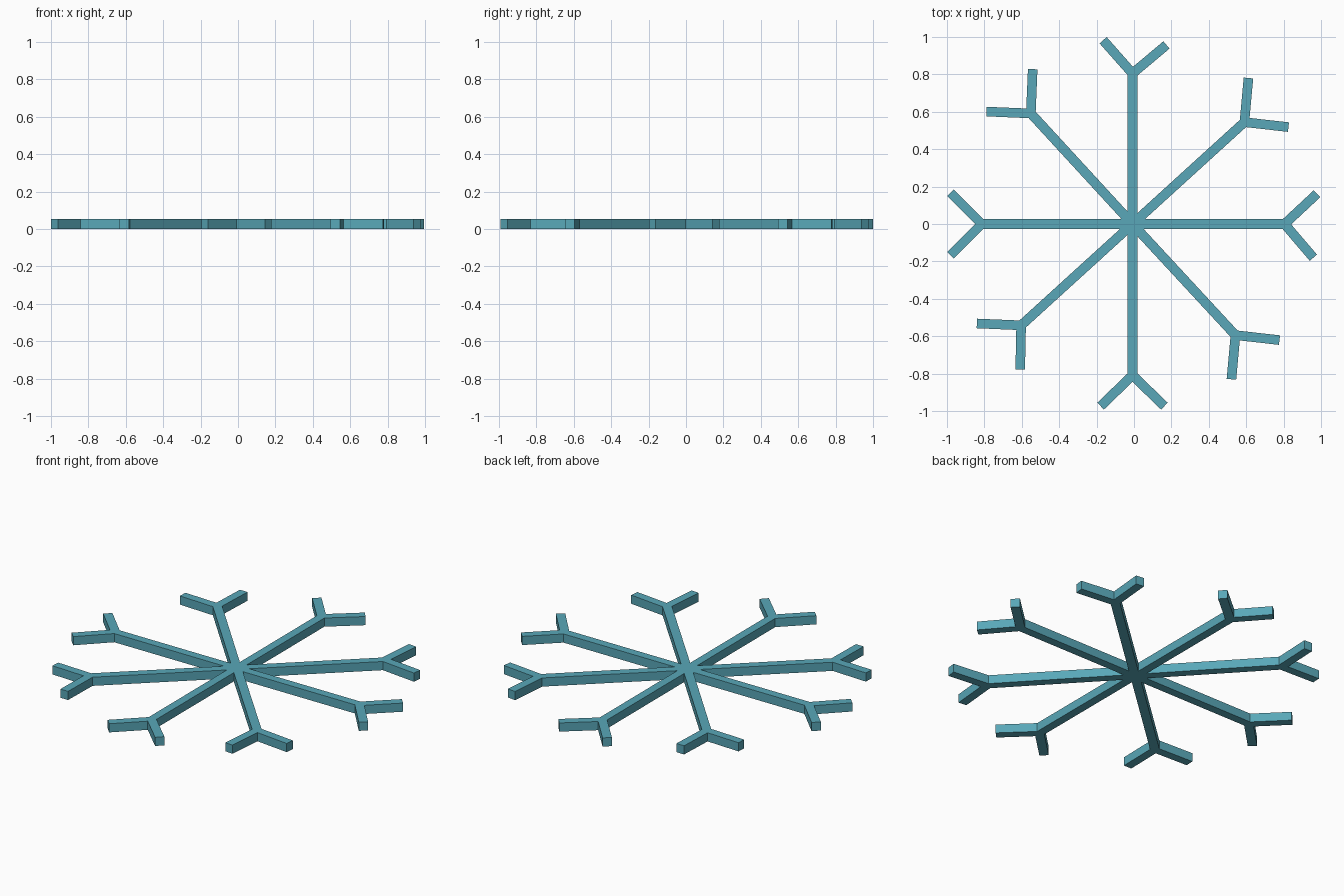
import bpy, bmesh
from math import radians, sin, cos
from mathutils import Vector

if "Cube" in bpy.data.objects:
    bpy.data.objects.remove(bpy.data.objects["Cube"])

HALF, HEIGHT, PRONG = 0.0255, 0.052, 0.237
CENTRE = Vector((-0.008, 0.0))
# per arm: heading, length, right prong angle, left prong angle (relative to heading)
ARMS = [(0, 0.813, -49.5, 43), (42.3, 0.809, -48.7, 42.5),
        (90, 0.805, -50, 41.5), (132.6, 0.803, -45, 45),
        (180, 0.806, -45, 45), (222.3, 0.805, -44.7, 46.5),
        (270, 0.809, -46, 46), (312.8, 0.81, -48, 40.8)]


def unit(deg):
    return Vector((cos(radians(deg)), sin(radians(deg))))


def corner(p, a, b):
    """Mitre between strips leaving p at angle a and, anticlockwise, b."""
    half = ((b - a) % 360) / 2
    return p + unit(a + half) * (HALF / sin(radians(half)))


def bar_end(p, a):
    """The two corners of a square-cut strip end."""
    tip, side = p + unit(a) * PRONG, unit(a + 90) * HALF
    return [tip - side, tip + side]


# outline of the whole snowflake, walked anticlockwise
outline = []
for i, (a, length, right, left) in enumerate(ARMS):
    node = CENTRE + unit(a) * length
    r, l, back = a + right, a + left, a + 180
    outline.append(corner(CENTRE, ARMS[i - 1][0], a))
    outline.append(corner(node, back, r))
    outline += bar_end(node, r)
    outline.append(corner(node, r, l))
    outline += bar_end(node, l)
    outline.append(corner(node, l, back))

# flat plate extruded upward
bm = bmesh.new()
face = bm.faces.new([bm.verts.new((p.x, p.y, 0)) for p in outline])
ext = bmesh.ops.extrude_face_region(bm, geom=[face], use_keep_orig=True)
top = [v for v in ext["geom"] if isinstance(v, bmesh.types.BMVert)]
bmesh.ops.translate(bm, verts=top, vec=(0, 0, HEIGHT))
bmesh.ops.recalc_face_normals(bm, faces=bm.faces)
mesh = bpy.data.meshes.new("snowflake")
bm.to_mesh(mesh)
bm.free()

# teal material
mat = bpy.data.materials.new("teal")
mat.diffuse_color = (0.10, 0.39, 0.48, 1)
mat.use_nodes = True
mat.node_tree.nodes["Principled BSDF"].inputs["Base Color"].default_value = mat.diffuse_color
mesh.materials.append(mat)
obj = bpy.data.objects.new("snowflake", mesh)
bpy.context.collection.objects.link(obj)
